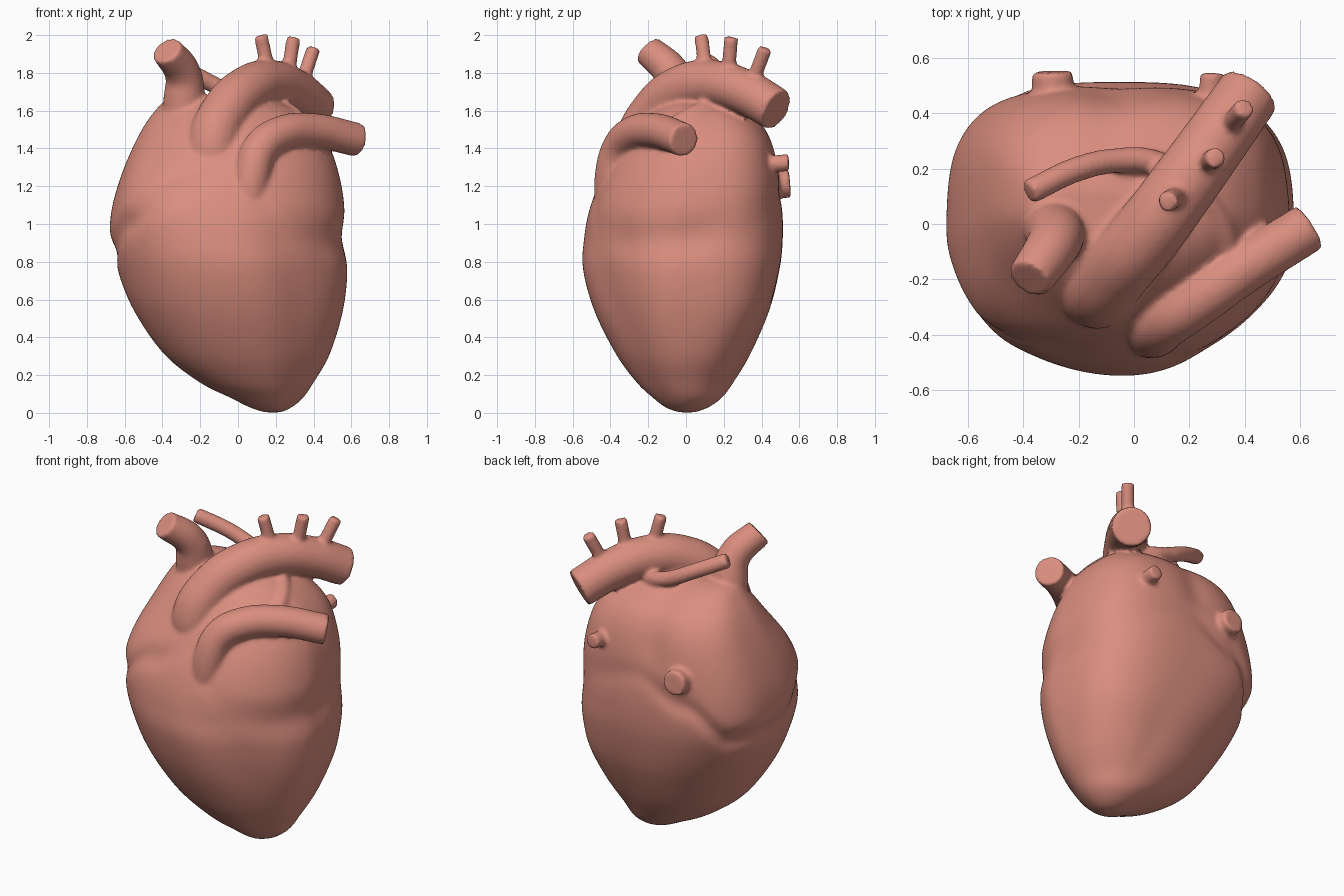
import bpy, bmesh, math

if "Cube" in bpy.data.objects:
    bpy.data.objects.remove(bpy.data.objects["Cube"])

# (z, x min, x max, y min, y max) of the muscle body
ROWS = [(.003, .14, .23, -.04, .05), (.03, .06, .285, -.11, .12), (.08, -.04, .345, -.175, .19),
        (.16, -.2, .40, -.26, .25), (.31, -.39, .485, -.37, .34), (.54, -.55, .555, -.485, .44),
        (.76, -.64, .58, -.545, .495), (.92, -.677, .565, -.54, .512), (1.08, -.668, .565, -.51, .51),
        (1.26, -.617, .535, -.44, .495), (1.42, -.55, .48, -.34, .46), (1.53, -.49, .40, -.26, .40),
        (1.61, -.43, .30, -.18, .30), (1.66, -.38, .15, -.11, .2), (1.68, -.33, 0, -.07, .12)]

# (angle, z, strength) of the groove between upper and lower chambers
GROOVE = [(-30, .9, .4), (0, .92, .5), (30, 1.02, .25), (85, 1.17, .4), (115, 1.05, .8), (140, .84, 1),
          (180, .85, .8), (215, 1.0, .7), (245, 1.18, .7), (270, 1.3, .3), (300, 1.0, .2),
          (330, .9, .4), (360, .92, .5)]


def catmull(a, b, c, d, t):
    return .5 * (2*b + (c - a)*t + (2*a - 5*b + 4*c - d)*t*t + (3*b - a - 3*c + d)*t**3)


def step(v, lo, hi):
    t = min(1, max(0, (v - lo) / (hi - lo)))
    return t*t*(3 - 2*t)


def bell(v, width):
    return math.exp(-(v / width) ** 2)


def groove(deg):
    for (a, za, sa), (b, zb, sb) in zip(GROOVE, GROOVE[1:]):
        if a <= deg <= b:
            t = step(deg, a, b)
            return za + (zb - za) * t, sa + (sb - sa) * t


def radius(deg, c, sn, z):
    # squarer back, flatter front right, fuller front left chamber
    right = step(c, 0, .5)
    e = 1.97 + 1.0 * step(z, .4 - .35*right, 1 - .4*right) * step(sn, -.3, .5)
    e -= .25 * bell(deg - 315, 32) * step(-z, -1.1, -.7)
    e += .55 * bell(deg - 220, 32) * bell(z - 1.18, .22)
    r = (abs(c)**e + abs(sn)**e) ** (-1 / e)
    # grooves
    gz, strength = groove(deg)
    r -= .052 * strength * bell(z - gz, .065 + .045 * step(c, .1, .8))
    r -= .05 * bell(deg - 95, 11) * step(z, 1.1, 1.4)
    r -= .02 * bell(deg - 305 + 25 * (z - .6), 14) * step(z, .3, .6) * step(-z, -1.1, -.8)
    return r


def make_body(segs=128, sub=10):
    bm = bmesh.new()
    rings = []
    n = len(ROWS)
    for i in range(n - 1):
        p = [ROWS[max(0, min(n - 1, i + k))] for k in (-1, 0, 1, 2)]
        for s in range(sub + (i == n - 2)):
            z, x0, x1, y0, y1 = [catmull(*q, s / sub) for q in zip(*p)]
            ring = []
            for j in range(segs):
                deg = 360 * j / segs
                c, sn = math.cos(math.radians(deg)), math.sin(math.radians(deg))
                r = radius(deg, c, sn, z)
                ring.append(bm.verts.new(((x0 + x1)/2 + (x1 - x0)/2*r*c,
                                          (y0 + y1)/2 + (y1 - y0)/2*r*sn, z)))
            rings.append(ring)
    for a, b in zip(rings, rings[1:]):
        for j in range(segs):
            k = (j + 1) % segs
            bm.faces.new((a[j], a[k], b[k], b[j]))
    bm.faces.new(rings[0][::-1])
    bm.faces.new(rings[-1])
    me = bpy.data.meshes.new("heart")
    bm.to_mesh(me)
    bm.free()
    ob = bpy.data.objects.new("heart", me)
    bpy.context.collection.objects.link(ob)
    return ob


def tube(name, pts, r0, r1=None):
    cu = bpy.data.curves.new(name, 'CURVE')
    cu.dimensions = '3D'
    cu.bevel_depth = 1
    cu.bevel_resolution = 8
    cu.use_fill_caps = True
    sp = cu.splines.new('BEZIER')
    sp.bezier_points.add(len(pts) - 1)
    r1 = r1 or r0
    for i, (b, p) in enumerate(zip(sp.bezier_points, pts)):
        b.co = p
        b.handle_left_type = b.handle_right_type = 'AUTO'
        b.radius = r0 + (r1 - r0) * i / (len(pts) - 1)
    ob = bpy.data.objects.new(name, cu)
    bpy.context.collection.objects.link(ob)
    return ob


body = make_body()
parts = [
    tube("aorta", [(-.1, -.2, 1.2), (-.13, -.24, 1.42), (-.06, -.155, 1.6), (.05, -.03, 1.71),
                   (.17, .13, 1.745), (.3, .31, 1.7), (.42, .48, 1.605)], .142, .115),
    tube("pulmonary_artery", [(.05, -.38, 1.05), (.075, -.385, 1.26), (.12, -.35, 1.4),
                              (.22, -.285, 1.475), (.39, -.165, 1.495), (.635, -.01, 1.445)], .1, .09),
    tube("pulmonary_branch", [(.35, -.12, 1.49), (.3, .02, 1.57), (.2, .14, 1.63), (.08, .22, 1.66),
                              (-.05, .23, 1.70), (-.2, .2, 1.775), (-.38, .115, 1.86)], .046),
    tube("upper_vein", [(-.3, .0, 1.42), (-.285, -.03, 1.66), (-.29, -.07, 1.79), (-.378, -.2, 1.92)],
         .125, .083),
    tube("lower_vein", [(-.29, .35, 1.2), (-.295, .55, 1.215)], .076),
    tube("lung_vein", [(.27, .35, 1.31), (.285, .545, 1.325)], .046),
    # ridge joining the pulmonary root to the front wall
    tube("front_wall", [(-.3, -.2, 1.22), (-.12, -.3, 1.2), (.05, -.35, 1.12), (.25, -.26, 1.0)], .13),
]
# three branches on top of the arch
for base, tip in [((.17, .11, 1.77), (.12, .08, 1.998)), ((.26, .22, 1.77), (.295, .24, 1.988)),
                  ((.33, .34, 1.72), (.4, .42, 1.93))]:
    parts.append(tube("arch_branch", [base, tip], .038))

# fuse everything into one smooth skin
bpy.ops.object.select_all(action='DESELECT')
for p in parts:
    p.select_set(True)
bpy.context.view_layer.objects.active = parts[0]
bpy.ops.object.convert(target='MESH')
body.select_set(True)
bpy.context.view_layer.objects.active = body
bpy.ops.object.join()
rm = body.modifiers.new("fuse", 'REMESH')
rm.mode = 'VOXEL'
rm.voxel_size = .012
rm.use_smooth_shade = True
sm = body.modifiers.new("soften", 'SMOOTH')
sm.factor = .5
sm.iterations = 8

mat = bpy.data.materials.new("muscle")
mat.diffuse_color = (.70, .27, .21, 1)
mat.use_nodes = True
mat.node_tree.nodes["Principled BSDF"].inputs["Base Color"].default_value = mat.diffuse_color
body.data.materials.clear()
body.data.materials.append(mat)
for poly in body.data.polygons:
    poly.material_index = 0
    poly.use_smooth = True
